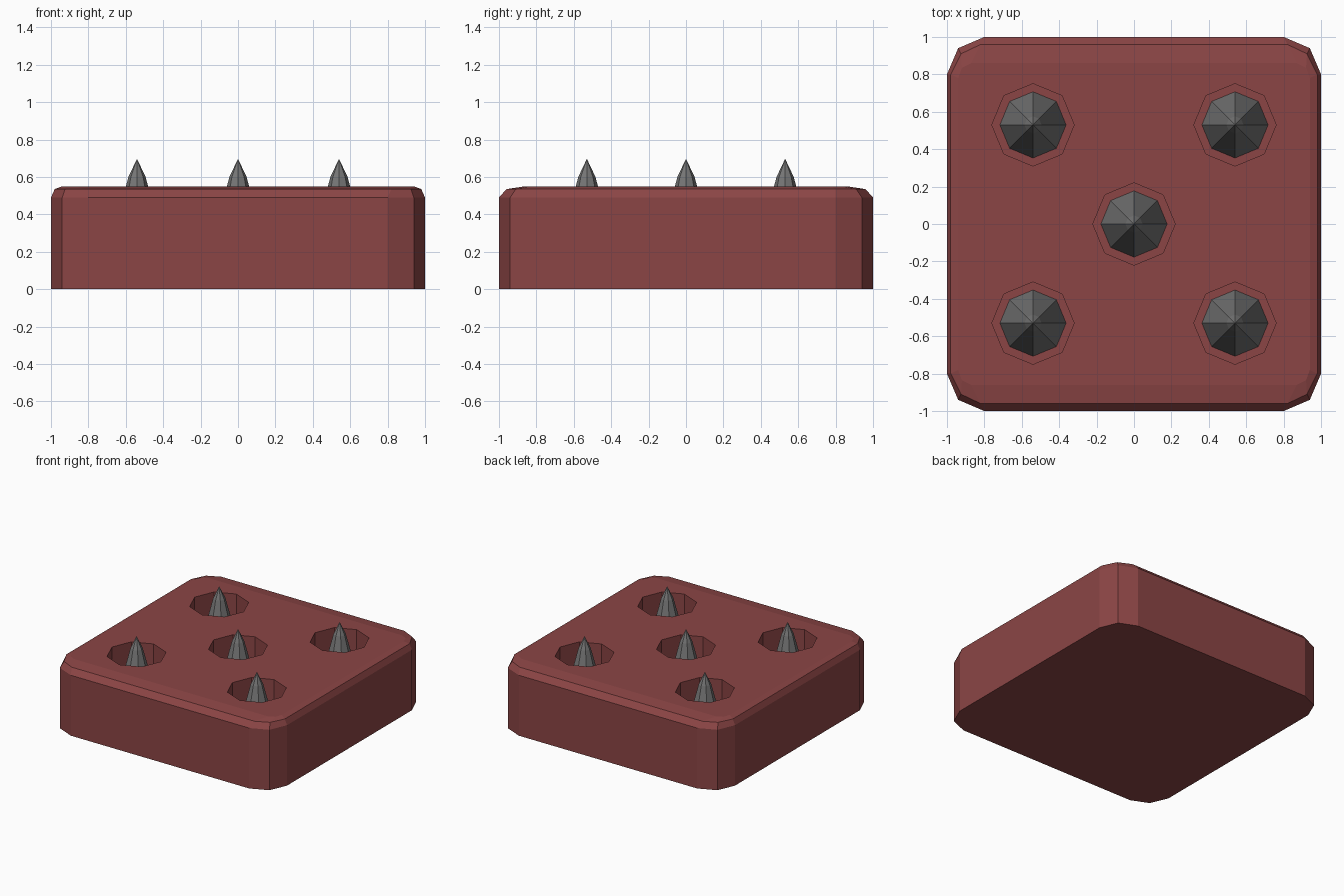
import bpy, math

if "Cube" in bpy.data.objects:
    bpy.data.objects.remove(bpy.data.objects["Cube"])

HOLE_FLOOR = 0.1
CENTRES = [(0, 0)] + [(sx * 0.54, sy * 0.53) for sx in (-1, 1) for sy in (-1, 1)]


def material(name, colour):
    mat = bpy.data.materials.new(name)
    mat.diffuse_color = (*colour, 1)
    mat.use_nodes = True
    mat.node_tree.nodes["Principled BSDF"].inputs["Base Color"].default_value = mat.diffuse_color
    return mat


def loft(name, rings, mat=None):
    """Skin a closed solid through equal-length rings of points."""
    n = len(rings[0])
    verts = [p for ring in rings for p in ring]
    faces = [list(range(n))[::-1], list(range(len(verts) - n, len(verts)))]
    for k in range(len(rings) - 1):
        for i in range(n):
            a, b = k * n + i, k * n + (i + 1) % n
            faces.append([a, b, b + n, a + n])
    mesh = bpy.data.meshes.new(name)
    mesh.from_pydata(verts, [], faces)
    obj = bpy.data.objects.new(name, mesh)
    bpy.context.collection.objects.link(obj)
    if mat:
        mesh.materials.append(mat)
    return obj


def slab_ring(corner, z):
    """Mirror one corner's points (+x +y quadrant) into a full outline."""
    q1 = list(corner)
    q2 = [(-x, y) for x, y in reversed(corner)]
    return [(x, y, z) for x, y in q1 + q2 + [(-x, -y) for x, y in q1 + q2]]


def octagon(cx, cy, r, z):
    return [(cx + r * math.cos(i * math.pi / 4),
             cy + r * math.sin(i * math.pi / 4), z) for i in range(8)]


red = material("red_stone", (0.26, 0.06, 0.06))
grey = material("dark_metal", (0.18, 0.18, 0.18))

# Base block with chamfered corners and a two-step bevel on top
outer = [(1, 0.8), (0.94, 0.94), (0.8, 1)]
middle = [(0.98, 0.8), (0.925, 0.91), (0.82, 0.96)]
inner = [(0.94, 0.78), (0.92, 0.835), (0.87, 0.86)]
block = loft("base_block", [slab_ring(outer, 0), slab_ring(outer, 0.49),
                            slab_ring(middle, 0.535), slab_ring(inner, 0.55)], red)

for i, (cx, cy) in enumerate(CENTRES):
    # Octagonal socket
    cutter = loft(f"socket_cutter_{i}", [octagon(cx, cy, 0.22, HOLE_FLOOR),
                                         octagon(cx, cy, 0.22, 0.8)], red)
    cutter.hide_render = True
    cutter.hide_viewport = False
    cutter.display_type = 'WIRE'
    mod = block.modifiers.new(f"socket_{i}", 'BOOLEAN')
    mod.operation, mod.solver, mod.object = 'DIFFERENCE', 'EXACT', cutter

    # Spike standing on the socket floor
    loft(f"spike_{i}", [octagon(cx, cy, 0.177, HOLE_FLOOR),
                        octagon(cx, cy, 0.046, 0.6),
                        octagon(cx, cy, 0.001, 0.695)], grey)
